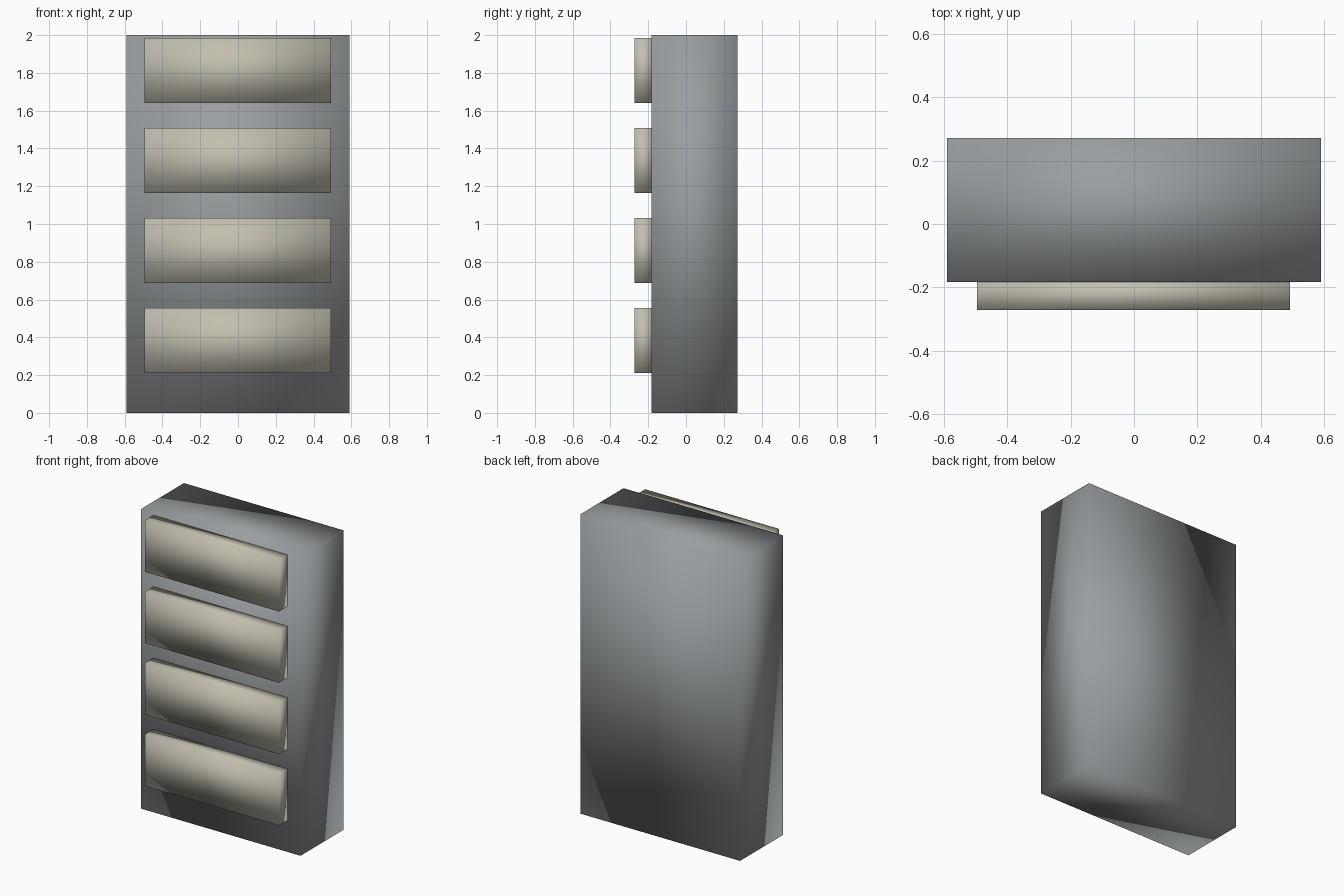
import bpy

if "Cube" in bpy.data.objects:
    bpy.data.objects.remove(bpy.data.objects["Cube"], do_unlink=True)


def make_material(name, rgb):
    mat = bpy.data.materials.new(name)
    mat.use_nodes = True
    mat.diffuse_color = (*rgb, 1)
    mat.node_tree.nodes["Principled BSDF"].inputs["Base Color"].default_value = (*rgb, 1)
    return mat


def soft_box(name, low, high, mat):
    """Box between two corners, smoothly shaded over all its edges."""
    centre = [(a + b) / 2 for a, b in zip(low, high)]
    bpy.ops.mesh.primitive_cube_add(size=1, location=centre)
    obj = bpy.context.object
    obj.name = name
    obj.scale = [b - a for a, b in zip(low, high)]
    bpy.ops.object.transform_apply(location=False, rotation=False, scale=True)
    bpy.ops.object.shade_smooth()
    obj.data.materials.append(mat)
    return obj


grey = make_material("slate grey", (0.32, 0.34, 0.35))
beige = make_material("warm beige", (0.54, 0.52, 0.43))

# Cabinet body
soft_box("cabinet_body", (-0.59, -0.183, 0), (0.59, 0.272, 2), grey)

# Four evenly spaced drawer fronts, set slightly into the body
for i in range(4):
    bottom = 0.21 + i * 0.4767
    soft_box(f"drawer_front_{i + 1}", (-0.496, -0.272, bottom),
             (0.493, -0.175, bottom + 0.345), beige)
